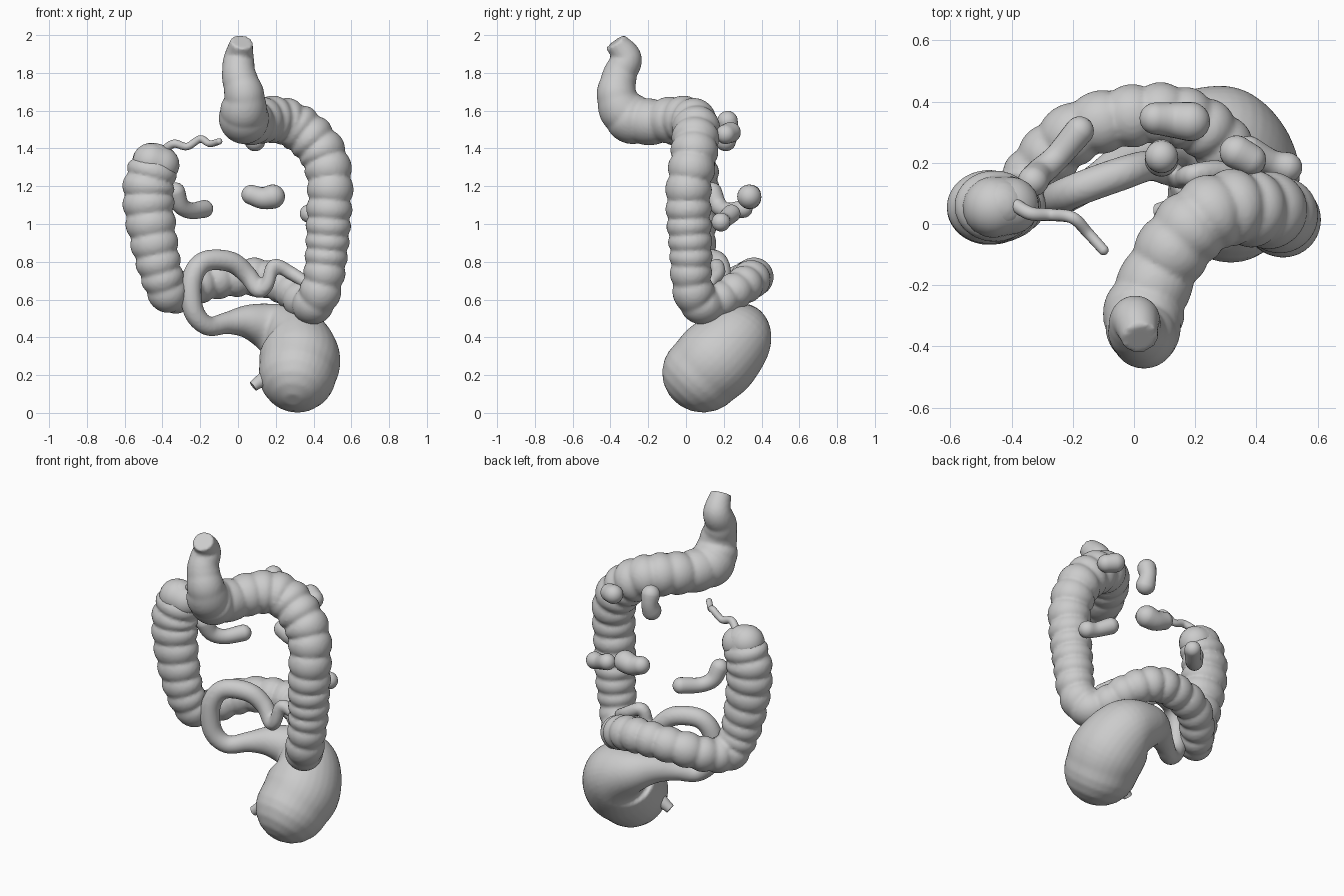
import bpy, bmesh, math
from mathutils import Vector


def spline(pts, step):
    """Catmull-Rom through (x, y, z, radius) points, sampled about every step."""
    p = [Vector(q) for q in pts]
    p = [2 * p[0] - p[1]] + p + [2 * p[-1] - p[-2]]
    p[0][3], p[-1][3] = p[1][3], p[-2][3]
    out = []
    for i in range(1, len(p) - 2):
        a, b, c, d = p[i - 1:i + 3]
        n = max(2, round((c - b).length / step))
        for k in range(n):
            t = k / n
            out.append(0.5 * (2 * b + (c - a) * t + (2 * a - 5 * b + 4 * c - d) * t * t
                              + (3 * b - a - 3 * c + d) * t ** 3))
    return out + [p[-2]]


def tube(name, pts, step=0.02, sides=24, flat_end=False, pouch=None, squash=None, voxel=None):
    """Sweep a round section along a path with domed ends.
    pouch = (spacing, depth, smooth_from_length) adds bulging segments,
    squash(x) scales the section front to back, voxel fuses overlaps."""
    s = spline(pts, step)
    pos = [v.to_3d() for v in s]
    rad = [v[3] for v in s]
    tan = [(pos[min(i + 1, len(pos) - 1)] - pos[max(i - 1, 0)]).normalized() for i in range(len(pos))]
    if pouch:
        gap, depth, stop = pouch
        length = 0
        for i in range(len(pos)):
            if i:
                length += (pos[i] - pos[i - 1]).length
            fade = min(1, max(0.0, (stop - length) / 0.9))
            wob = length + 0.018 * math.sin(length * 9)
            rad[i] *= 1 + depth * fade * (abs(math.sin(math.pi * wob / gap)) ** 0.6 - 0.65)
    rings = list(zip(pos, tan, rad))
    angles = [math.radians(a) for a in (12, 30, 48, 66, 80)]
    head = [(pos[0] - tan[0] * rad[0] * math.cos(a), tan[0], rad[0] * math.sin(a)) for a in angles]
    tail = [(pos[-1] + tan[-1] * rad[-1] * math.cos(a), tan[-1], rad[-1] * math.sin(a)) for a in reversed(angles)]
    rings = head + rings + ([] if flat_end else tail)

    bm = bmesh.new()
    u = rings[0][1].orthogonal().normalized()
    prev = None
    loops = []
    for c, t, r in rings:
        if prev:
            u = prev.rotation_difference(t) @ u
        u = (u - t * u.dot(t)).normalized()
        w = t.cross(u)
        prev = t
        loop = []
        for k in range(sides):
            a = 2 * math.pi * k / sides
            off = r * (u * math.cos(a) + w * math.sin(a))
            if squash:
                off.y *= squash(c.x)
            loop.append(bm.verts.new(c + off))
        loops.append(loop)
    for a, b in zip(loops, loops[1:]):
        for k in range(sides):
            j = (k + 1) % sides
            bm.faces.new((a[k], a[j], b[j], b[k]))
    bm.faces.new(loops[0][::-1])
    bm.faces.new(loops[-1])
    bmesh.ops.recalc_face_normals(bm, faces=bm.faces)
    me = bpy.data.meshes.new(name)
    bm.to_mesh(me)
    bm.free()
    ob = bpy.data.objects.new(name, me)
    bpy.context.collection.objects.link(ob)
    bpy.ops.object.select_all(action='DESELECT')
    ob.select_set(True)
    bpy.context.view_layer.objects.active = ob
    if voxel:
        m = ob.modifiers.new("fuse", 'REMESH')
        m.mode, m.voxel_size, m.use_smooth_shade = 'VOXEL', voxel, True
        m = ob.modifiers.new("soften", 'SMOOTH')
        m.factor, m.iterations = 0.5, 3
    else:
        bpy.ops.object.shade_smooth_by_angle(angle=math.radians(50))
    return ob


def narrow(x):
    """Rising bowel is slimmer front to back."""
    return 1 - 0.13 * min(1, max(0, (-0.25 - x) / 0.15))


# Large bowel: blind pouch, rising, crossing, falling and end sections
tube("large_bowel", [
    (-0.445, 0.06, 1.32, 0.125), (-0.475, 0.055, 1.18, 0.132), (-0.465, 0.05, 1.03, 0.128),
    (-0.44, 0.05, 0.88, 0.12), (-0.405, 0.06, 0.73, 0.11), (-0.365, 0.10, 0.63, 0.1),
    (-0.29, 0.21, 0.645, 0.098), (-0.18, 0.305, 0.69, 0.098), (-0.03, 0.35, 0.715, 0.098),
    (0.13, 0.355, 0.715, 0.098), (0.26, 0.29, 0.665, 0.095), (0.35, 0.16, 0.59, 0.095),
    (0.41, 0.065, 0.585, 0.105), (0.45, 0.03, 0.70, 0.105), (0.47, 0.025, 0.86, 0.11),
    (0.48, 0.015, 1.03, 0.115), (0.487, 0.015, 1.2, 0.117), (0.46, 0.04, 1.35, 0.12),
    (0.38, 0.05, 1.46, 0.12), (0.27, 0.045, 1.535, 0.12), (0.16, -0.04, 1.555, 0.12),
    (0.08, -0.17, 1.54, 0.118), (0.03, -0.30, 1.565, 0.13), (0.035, -0.365, 1.67, 0.108),
    (0.005, -0.35, 1.79, 0.09), (0.005, -0.315, 1.88, 0.08), (0.02, -0.375, 1.965, 0.06),
], step=0.009, sides=32, flat_end=True, pouch=(0.094, 0.18, 3.7), squash=narrow, voxel=0.011)

# Side bulge of the blind pouch
tube("bowel_pouch_lobe", [(-0.46, 0.055, 1.33, 0.1), (-0.405, 0.06, 1.315, 0.095)])

# Appendix
tube("appendix", [(-0.40, 0.07, 1.385, 0.022), (-0.34, 0.035, 1.425, 0.022), (-0.27, 0.03, 1.41, 0.02),
                  (-0.20, 0.02, 1.45, 0.02), (-0.15, -0.03, 1.425, 0.018), (-0.10, -0.085, 1.437, 0.017)],
     step=0.01, sides=14)

# Stomach running into the first loop of small bowel
tube("stomach_and_first_loop", [
    (0.315, 0.085, 0.207, 0.206), (0.325, 0.17, 0.29, 0.215), (0.275, 0.265, 0.395, 0.187),
    (0.16, 0.30, 0.455, 0.13), (0.05, 0.255, 0.483, 0.09), (-0.06, 0.19, 0.475, 0.058),
    (-0.16, 0.12, 0.46, 0.051), (-0.235, 0.085, 0.54, 0.055), (-0.245, 0.085, 0.70, 0.056),
    (-0.18, 0.115, 0.80, 0.055), (-0.04, 0.165, 0.80, 0.055), (0.05, 0.19, 0.73, 0.05),
    (0.11, 0.17, 0.65, 0.044), (0.155, 0.15, 0.68, 0.036), (0.19, 0.16, 0.78, 0.036),
    (0.28, 0.17, 0.74, 0.036), (0.36, 0.13, 0.69, 0.033),
], step=0.02, sides=32, squash=lambda x: 1 + 0.06 * min(1, max(0, (x - 0.15) / 0.1)), voxel=0.011)

# Gullet stub
tube("gullet_stub", [(0.2, 0.06, 0.21, 0.06), (0.13, 0.05, 0.175, 0.038), (0.08, 0.04, 0.14, 0.028)],
     flat_end=True)

# Loose pieces of small bowel
pieces = [
    [(-0.33, 0.14, 1.17, 0.05), (-0.305, 0.17, 1.10, 0.046), (-0.25, 0.22, 1.07, 0.043), (-0.178, 0.305, 1.08, 0.047)],
    [(0.07, 0.345, 1.155, 0.052), (0.13, 0.34, 1.137, 0.058), (0.185, 0.335, 1.145, 0.064)],
    [(0.50, 0.185, 1.01, 0.05), (0.45, 0.2, 1.02, 0.043), (0.375, 0.24, 1.055, 0.048)],
    [(0.09, 0.22, 1.545, 0.054), (0.09, 0.23, 1.49, 0.047), (0.09, 0.21, 1.44, 0.055)],
    [(0.335, 0.235, 1.485, 0.055), (0.38, 0.21, 1.475, 0.052)],
]
for i, pts in enumerate(pieces):
    tube(f"small_bowel_piece_{i + 1}", pts)
